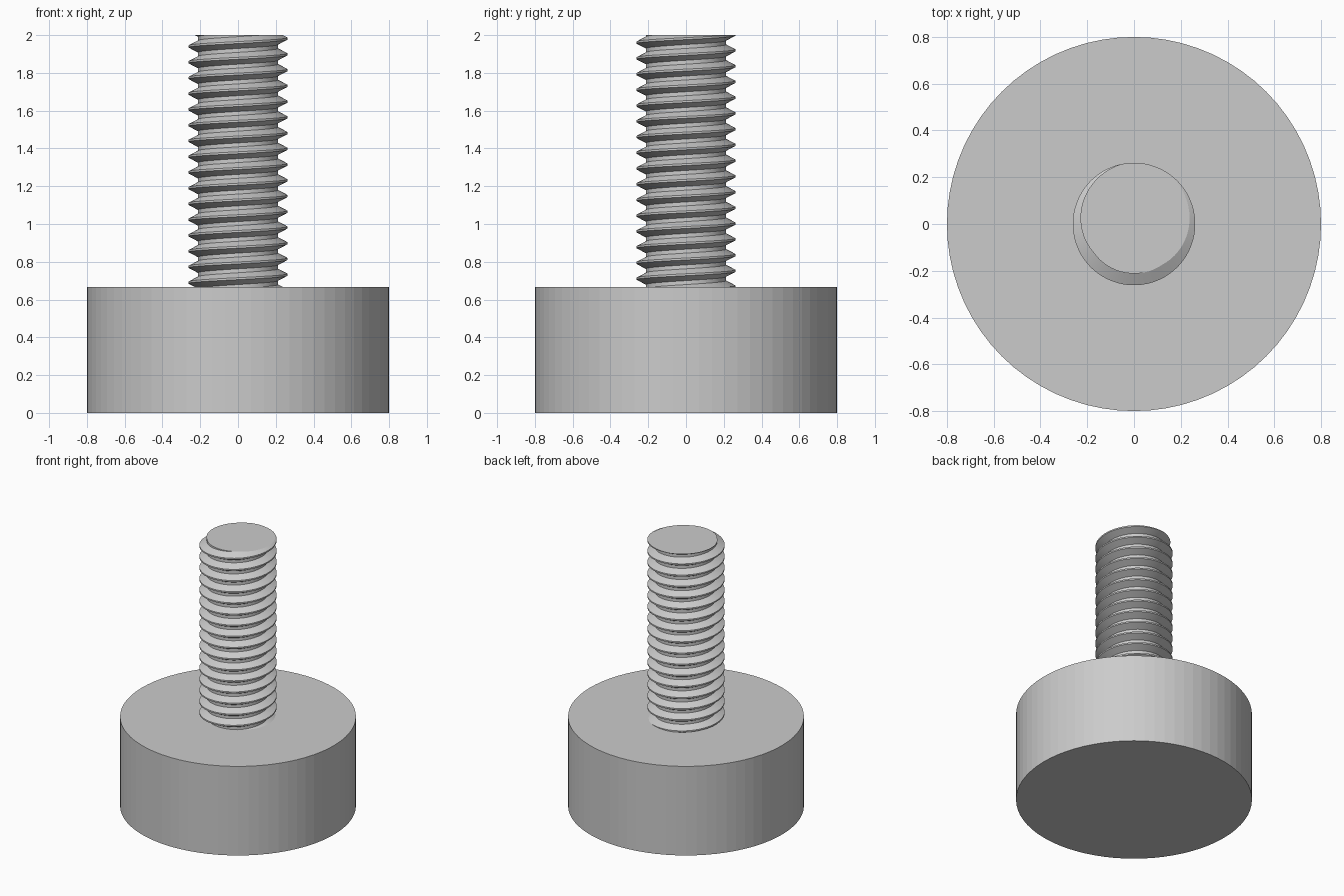
import bpy, bmesh
from math import sin, cos, tau, radians

cube = bpy.data.objects.get("Cube")
if cube:
    bpy.data.objects.remove(cube, do_unlink=True)

BASE_R, BASE_TOP, TOP = 0.8, 2 / 3, 2.0
CREST_R, ROOT_R, PITCH = 0.262, 0.212, 1 / 12
STEPS = 64                      # columns around one thread turn
TURNS = 20
CREST_ANGLE = radians(80)       # where the crest meets the top face

grey = bpy.data.materials.new("grey metal")
grey.use_nodes = True
colour = (0.6, 0.6, 0.6, 1)
grey.diffuse_color = colour
grey.node_tree.nodes["Principled BSDF"].inputs["Base Color"].default_value = colour


def finish(bm, name):
    bmesh.ops.recalc_face_normals(bm, faces=bm.faces)
    mesh = bpy.data.meshes.new(name)
    bm.to_mesh(mesh)
    bm.free()
    mesh.materials.append(grey)
    obj = bpy.data.objects.new(name, mesh)
    bpy.context.collection.objects.link(obj)
    return obj


# Round base
bm = bmesh.new()
bmesh.ops.create_cone(bm, cap_ends=True, segments=72, radius1=BASE_R,
                      radius2=BASE_R, depth=BASE_TOP)
bmesh.ops.translate(bm, verts=bm.verts, vec=(0, 0, BASE_TOP / 2))
finish(bm, "base")

# Threaded stud: a right-handed helix of trapezoid teeth
profile = [(-1 / 16, CREST_R), (1 / 16, CREST_R), (3 / 8, ROOT_R), (5 / 8, ROOT_R)]
n = len(profile)
bm = bmesh.new()
columns = []
for i in range(STEPS):
    a = CREST_ANGLE + tau * i / STEPS
    columns.append([
        bm.verts.new((r * cos(a), r * sin(a),
                      TOP + PITCH * (turn - TURNS + 2 + i / STEPS + h)))
        for turn in range(TURNS) for h, r in profile])
for i in range(STEPS):
    here, there = columns[i], columns[(i + 1) % STEPS]
    shift = n if i == STEPS - 1 else 0
    for m in range(n * (TURNS - 1) - 1):
        bm.faces.new((here[m], there[m + shift],
                      there[m + shift + 1], here[m + 1]))

# Trim both ends flat and cap them
for z, direction in ((BASE_TOP - 0.01, -1), (TOP, 1)):
    cut = bmesh.ops.bisect_plane(
        bm, geom=bm.verts[:] + bm.edges[:] + bm.faces[:],
        plane_co=(0, 0, z), plane_no=(0, 0, direction), clear_outer=True)
    rim = [e for e in bm.edges if e.is_boundary
           and all(abs(v.co.z - z) < 1e-4 for v in e.verts)]
    bmesh.ops.edgeloop_fill(bm, edges=rim)
stud = finish(bm, "threaded_stud")

bpy.ops.object.select_all(action='DESELECT')
stud.select_set(True)
bpy.context.view_layer.objects.active = stud
bpy.ops.object.shade_smooth_by_angle(angle=radians(25))
